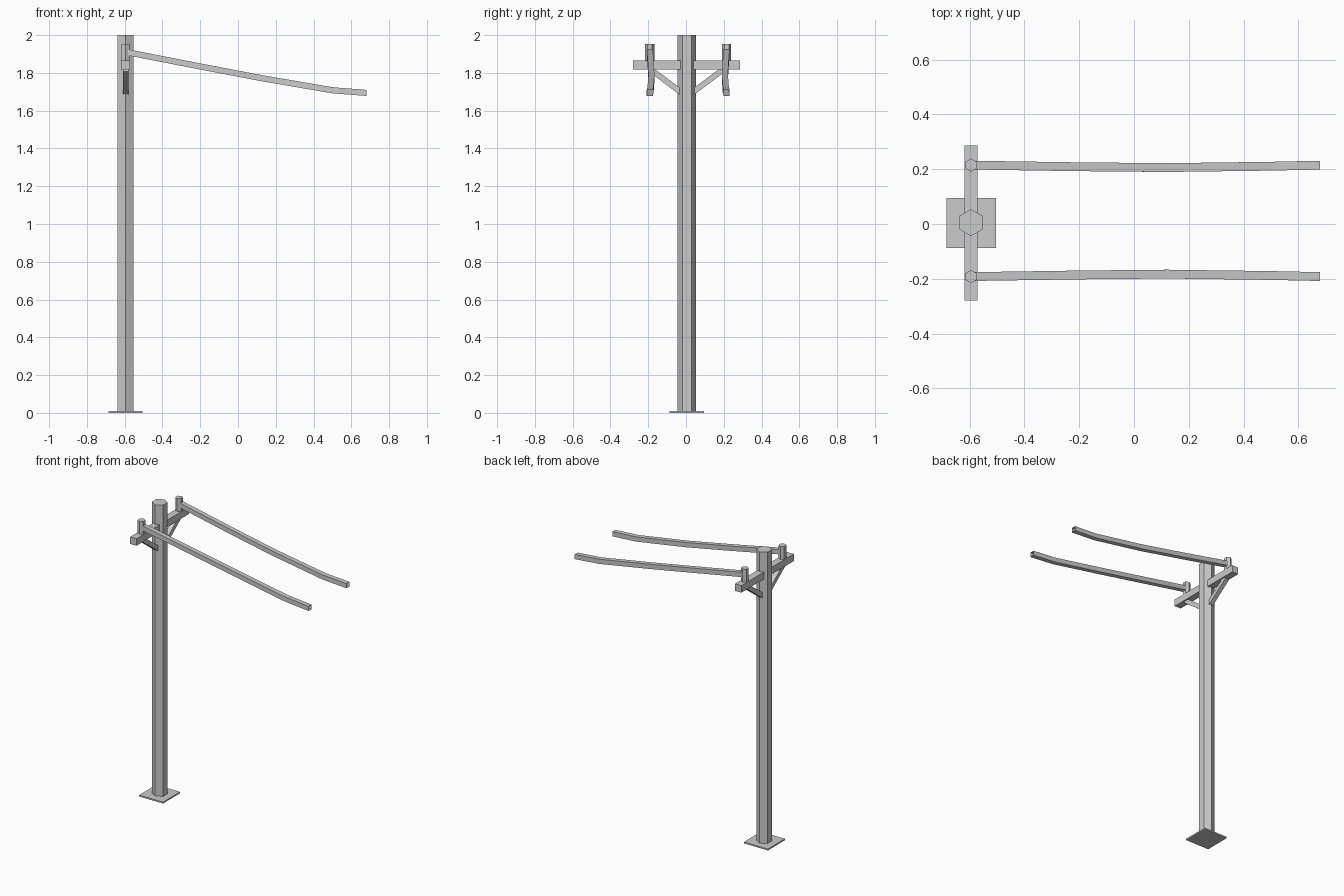
import bpy, bmesh, math
from mathutils import Vector

if "Cube" in bpy.data.objects:
    bpy.data.objects.remove(bpy.data.objects["Cube"])

PX, PY = -0.595, 0.005   # pole axis
ARM_Z = 1.841            # crossarm height


def box(name, loc, size, rot_x=0.0):
    bpy.ops.mesh.primitive_cube_add(size=1, location=loc, rotation=(rot_x, 0, 0))
    ob = bpy.context.object
    ob.name = name
    ob.scale = size
    return ob


def hex_post(name, y, radius, z0, z1):
    # vertices of the hexagon point along +-y
    bpy.ops.mesh.primitive_cylinder_add(vertices=6, radius=radius, depth=z1 - z0,
                                        location=(PX, y, (z0 + z1) / 2))
    bpy.context.object.name = name


def square_tube(name, path, half):
    # open-ended square tube swept along a path
    bm = bmesh.new()
    rings = []
    pts = [Vector(p) for p in path]
    for i, p in enumerate(pts):
        t = (pts[min(i + 1, len(pts) - 1)] - pts[max(i - 1, 0)]).normalized()
        if i == len(pts) - 1:
            t = Vector((1, 0, 0))
        side = Vector((0, 0, 1)).cross(t).normalized()
        up = t.cross(side)
        rings.append([bm.verts.new(p + half * (a * side + b * up))
                      for a, b in ((-1, -1), (1, -1), (1, 1), (-1, 1))])
    for r, s in zip(rings, rings[1:]):
        for k in range(4):
            bm.faces.new((r[k], r[(k + 1) % 4], s[(k + 1) % 4], s[k]))
    bmesh.ops.recalc_face_normals(bm, faces=bm.faces)
    me = bpy.data.meshes.new(name)
    bm.to_mesh(me)
    bm.free()
    bpy.context.collection.objects.link(bpy.data.objects.new(name, me))


# Pole, base plate and crossarm
hex_post("pole", PY, 0.049, 0.0, 2.0)
box("base_plate", (PX, 0.003, 0.005), (0.181, 0.183, 0.01))
box("crossarm", (PX, 0.003, ARM_Z), (0.048, 0.566, 0.048))

# Sagging wire profile: x, z, inward bow
sag = [(-0.585, 1.909, 0), (-0.4, 1.873, 0.003), (-0.2, 1.834, 0.006),
       (0.12, 1.773, 0.009), (0.5, 1.708, 0.004), (0.68, 1.694, 0)]

for label, s, y in (("right", 1, 0.215), ("left", -1, -0.192)):
    # Insulator on the crossarm
    hex_post("insulator_" + label, y, 0.024, ARM_Z, 1.953)
    # Diagonal brace from pole to crossarm
    a = Vector((PX, PY + s * 0.03, 1.697))
    b = Vector((PX, PY + s * 0.195, 1.82))
    d = b - a
    box("brace_" + label, (a + b) / 2, (0.03, d.length, 0.03),
        math.atan2(d.z * s, d.y * s))
    # Wire
    square_tube("wire_" + label, [(x, y - s * bow, z) for x, z, bow in sag], 0.016)
